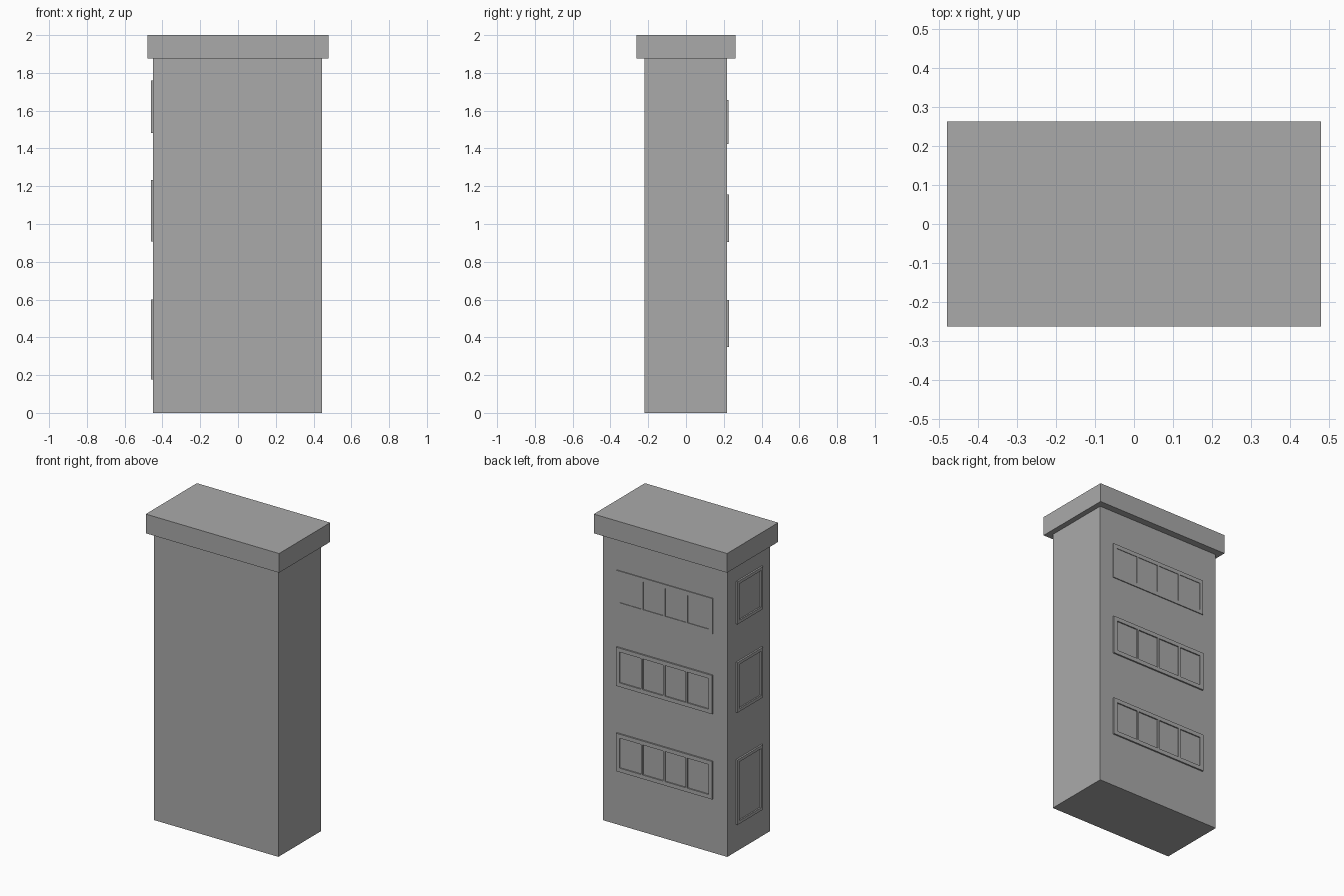
import bpy
import bmesh
from mathutils import Vector

old = bpy.data.objects.get("Cube")
if old:
    bpy.data.objects.remove(old, do_unlink=True)

grey = bpy.data.materials.new("plain_grey")
grey.use_nodes = True
grey.diffuse_color = (0.4, 0.4, 0.4, 1)
grey.node_tree.nodes["Principled BSDF"].inputs["Base Color"].default_value = (0.4, 0.4, 0.4, 1)


def add_box(bm, lo, hi):
    lo, hi = Vector(lo), Vector(hi)
    verts = bmesh.ops.create_cube(bm, size=1)["verts"]
    for v in verts:
        v.co = (lo + hi) / 2 + v.co * (hi - lo)


def make_object(name, boxes):
    bm = bmesh.new()
    for lo, hi in boxes:
        add_box(bm, lo, hi)
    mesh = bpy.data.meshes.new(name)
    bm.to_mesh(mesh)
    bm.free()
    mesh.materials.append(grey)
    obj = bpy.data.objects.new(name, mesh)
    bpy.context.collection.objects.link(obj)


LEFT, RIGHT = 0.445, -0.45
FRONT, BACK = -0.22, 0.218
ROOF_BASE = 1.875


def window(name, place, u0, u1, z0, z1, depth, border, panes):
    """Framed window; place(u, d, z) maps along-wall and outward distances."""
    sink = -0.005
    bar = 0.012
    pane_depth = 0.002
    parts = [(u0, u1, z0, z0 + border, depth),              # sill
             (u0, u1, z1 - border, z1, depth),              # head
             (u0, u0 + border, z0 + border, z1 - border, depth),
             (u1 - border, u1, z0 + border, z1 - border, depth)]
    step = (u1 - u0 - 2 * border) / panes
    for i in range(1, panes):                               # mullions
        u = u0 + border + i * step
        parts.append((u - bar / 2, u + bar / 2, z0 + border, z1 - border, depth))
    parts.append((u0 + border, u1 - border, z0 + border, z1 - border, pane_depth))
    boxes = []
    for a, b, low, high, d in parts:
        p, q = place(a, sink, low), place(b, d, high)
        boxes.append(([min(s) for s in zip(p, q)], [max(s) for s in zip(p, q)]))
    make_object(name, boxes)


# Main block and overhanging roof slab
make_object("building_body", [((RIGHT, FRONT, 0), (LEFT, BACK, ROOF_BASE))])
make_object("roof_slab", [((-0.48, -0.263, ROOF_BASE), (0.48, 0.263, 2))])

# Wide four-pane windows on the back wall
on_back = lambda u, d, z: (u, BACK + d, z)
back_rows = [("lower", 0.35, 0.597, 0.01), ("middle", 0.905, 1.157, 0.01),
             ("upper", 1.424, 1.656, 0.006)]
for level, z0, z1, depth in back_rows:
    window(level + "_back_window", on_back, -0.348, 0.346, z0, z1, depth, 0.026, 4)

# Single-pane windows on the right wall
on_right = lambda u, d, z: (RIGHT - d, u, z)
side_rows = [("lower", 0.177, 0.6), ("middle", 0.907, 1.234), ("upper", 1.482, 1.759)]
for level, z0, z1 in side_rows:
    window(level + "_side_window", on_right, -0.136, 0.128, z0, z1, 0.011, 0.02, 1)
